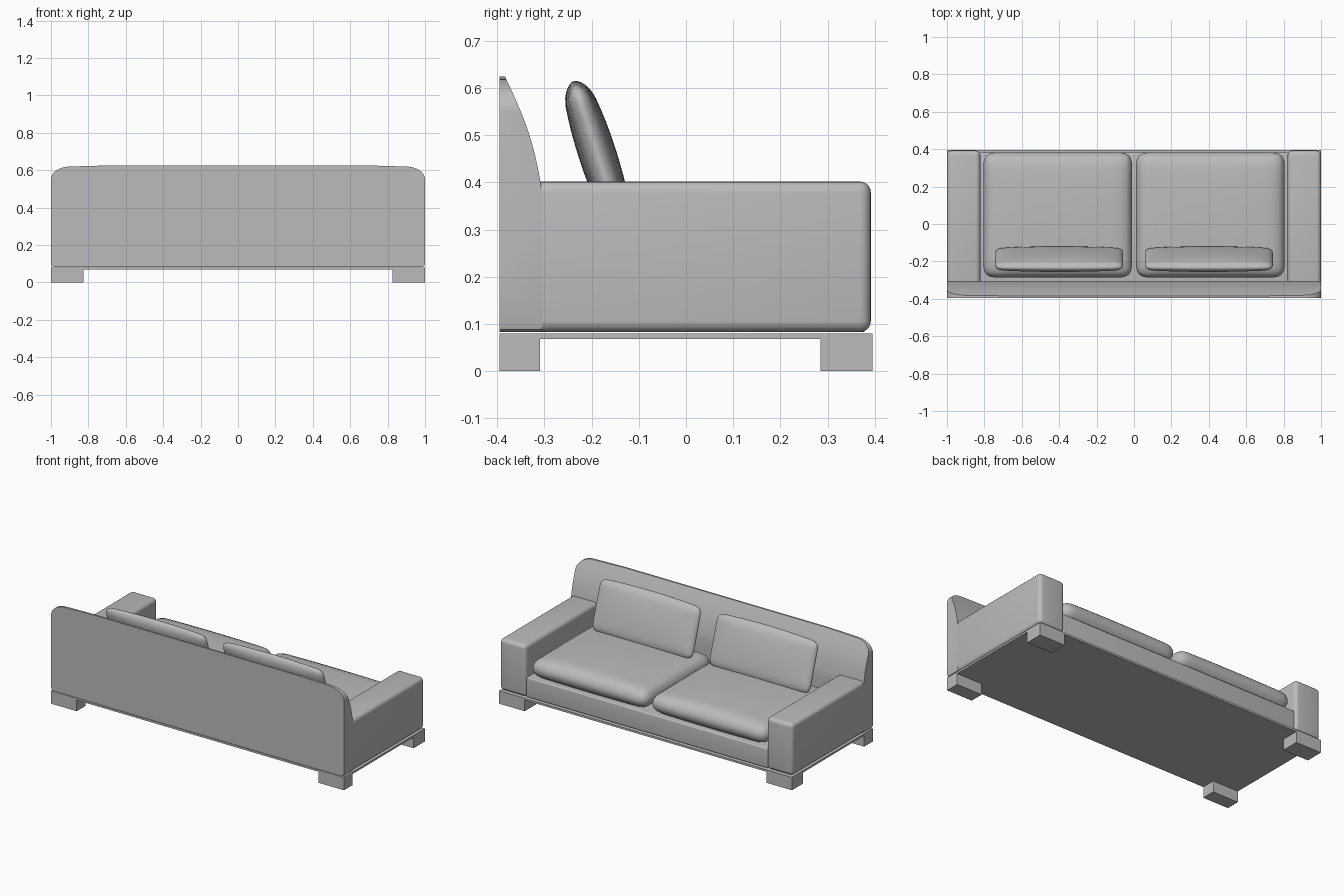
import bpy, bmesh, math
from mathutils import Matrix, Vector

cube = bpy.data.objects.get("Cube")
if cube:
    bpy.data.objects.remove(cube, do_unlink=True)

grey = bpy.data.materials.new("grey_upholstery")
grey.use_nodes = True
COLOUR = (0.5, 0.5, 0.5, 1)
grey.diffuse_color = COLOUR
grey.node_tree.nodes["Principled BSDF"].inputs["Base Color"].default_value = COLOUR


def finish(name, bm, smooth=False):
    bmesh.ops.recalc_face_normals(bm, faces=bm.faces)
    mesh = bpy.data.meshes.new(name)
    bm.to_mesh(mesh)
    bm.free()
    mesh.materials.append(grey)
    obj = bpy.data.objects.new(name, mesh)
    bpy.context.collection.objects.link(obj)
    if smooth:
        bpy.ops.object.select_all(action="DESELECT")
        obj.select_set(True)
        bpy.context.view_layer.objects.active = obj
        bpy.ops.object.shade_smooth_by_angle(angle=math.radians(40))
    return obj


def box(name, low, high, bevel=0):
    low, high = Vector(low), Vector(high)
    bm = bmesh.new()
    bmesh.ops.create_cube(bm, size=1, matrix=Matrix.Translation((low + high) / 2)
                          @ Matrix.Diagonal((*(high - low), 1)))
    if bevel:
        bmesh.ops.bevel(bm, geom=bm.edges[:], offset=bevel, segments=5,
                        profile=0.5, affect="EDGES")
    return finish(name, bm, bevel > 0)


def prism(name, points, direction):
    bm = bmesh.new()
    face = bm.faces.new([bm.verts.new(p) for p in points])
    new = bmesh.ops.extrude_face_region(bm, geom=[face])["geom"]
    bmesh.ops.translate(bm, vec=direction,
                        verts=[v for v in new if isinstance(v, bmesh.types.BMVert)])
    return finish(name, bm)


def cushion(name, size, matrix, thin, roundness, bow):
    """Soft pad: rounded outline, rolled rim and a domed middle."""
    bm = bmesh.new()
    bmesh.ops.create_cube(bm, size=2)
    bmesh.ops.subdivide_edges(bm, edges=bm.edges[:], cuts=15, use_grid_fill=True)
    half = Vector(size) / 2
    rim = half.z * thin
    for v in bm.verts:
        u, w = v.co.x, v.co.y
        # spread the grid towards the rim, then roll the edges
        p = Vector([math.sin(c * math.pi / 2) * h for c, h in zip(v.co, (half.x, half.y, rim))])
        core = Vector([max(-h + r, min(h - r, c)) for c, h, r in
                       zip(p, (half.x, half.y, rim), (roundness, roundness, rim))])
        d = p - core
        flat = Vector((d.x, d.y, 0)) / roundness
        side = Vector((flat.x, flat.y, d.z / rim))
        if side.length > 0:
            side *= max(abs(c) for c in side) / side.length
        p = core + Vector((side.x * roundness, side.y * roundness, side.z * rim))
        dome = max(0, 1 - (p.x / half.x) ** 2) * max(0, 1 - (p.y / half.y) ** 2)
        p.z *= 1 + (1 / thin - 1) * dome ** 0.6
        p.y += bow * (1 - (p.x / half.x) ** 2) * p.y / half.y
        v.co = p
    bmesh.ops.transform(bm, matrix=matrix, verts=bm.verts)
    return finish(name, bm, True)


# Plinth and block feet
box("plinth", (-1, -0.395, 0.068), (1, 0.395, 0.08))
for sx, side in ((-1, "right"), (1, "left")):
    for y0, y1, end in ((-0.395, -0.31, "front"), (0.285, 0.395, "rear")):
        xs = sorted((sx * 0.825, sx))
        box(f"{end}_{side}_foot", (xs[0], y0, 0), (xs[1], y1, 0.08))

# Backrest: curved side profile intersected with a round-cornered outline
profile = [(-0.395, 0.083), (-0.395, 0.625), (-0.384, 0.625)]
for i in range(1, 13):
    t = i / 12
    profile.append((-0.384 + 0.079 * t + 0.012 * math.sin(math.pi * t), 0.625 - 0.245 * t))
profile.append((-0.305, 0.083))
backrest = prism("backrest", [(-1, y, z) for y, z in profile], (2, 0, 0))

half_outline = [(0.985, 0.083), (0.996, 0.088), (1, 0.1)]
for i in range(13):
    a = math.pi / 2 * i / 12
    half_outline.append((0.9 + 0.1 * math.cos(a), 0.55 + 0.069 * math.sin(a)))
half_outline.append((0.7, 0.625))
outline = half_outline + [(-x, z) for x, z in reversed(half_outline)]
cutter = prism("backrest_outline_cutter", [(x, -0.5, z) for x, z in outline], (0, 0.4, 0))
cutter.hide_render = True
cut = backrest.modifiers.new("outline", "BOOLEAN")
cut.operation, cut.object, cut.solver = "INTERSECT", cutter, "EXACT"
bpy.ops.object.select_all(action="DESELECT")
backrest.select_set(True)
bpy.context.view_layer.objects.active = backrest
bpy.ops.object.modifier_apply(modifier="outline")
bpy.data.objects.remove(cutter, do_unlink=True)
bpy.ops.object.shade_smooth_by_angle(angle=math.radians(30))

# Seat frame between the arms
box("seat_frame", (-0.825, -0.32, 0.083), (0.825, 0.382, 0.205), 0.008)

# Arms, seat cushions and leaning pillows, one of each per side
for sx, side in ((-1, "right"), (1, "left")):
    xs = sorted((sx * 0.822, sx))
    box(f"{side}_arm", (xs[0], -0.33, 0.083), (xs[1], 0.392, 0.402), 0.024)
    cushion(f"{side}_seat_cushion", (0.795, 0.67, 0.15),
            Matrix.Translation((sx * 0.408, 0.048, 0.262)), 0.7, 0.06, 0)
    lean = Matrix.Rotation(math.radians(90 + 18), 4, "X")
    cushion(f"{side}_back_pillow", (0.685, 0.3, 0.08),
            Matrix.Translation((sx * 0.4, -0.188, 0.461)) @ lean, 0.5, 0.04, 0.012)
